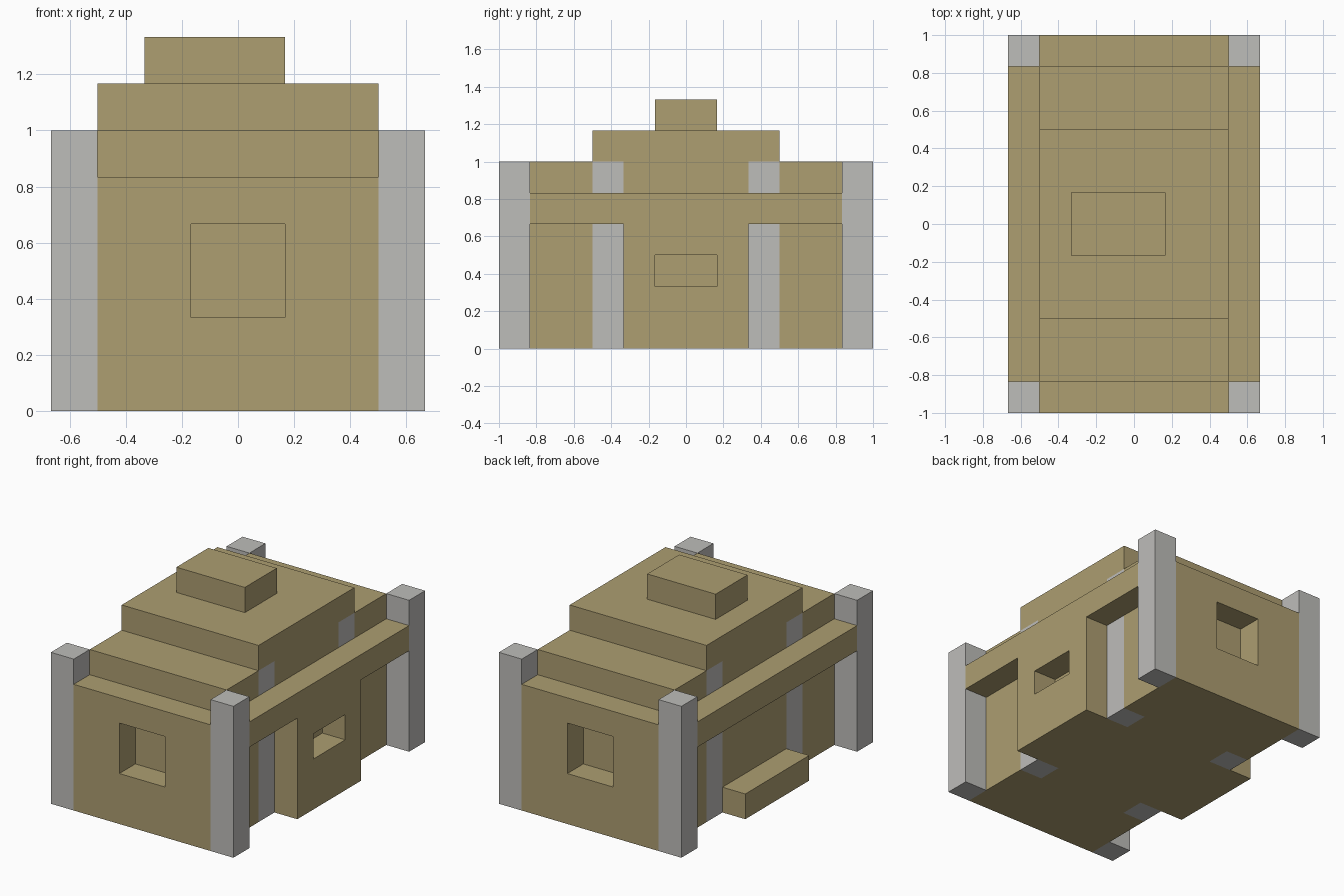
import bpy
import bmesh
from mathutils import Vector

U = 1 / 6  # one building block

if "Cube" in bpy.data.objects:
    bpy.data.objects.remove(bpy.data.objects["Cube"])


def make_material(name, rgb):
    mat = bpy.data.materials.new(name)
    mat.use_nodes = True
    mat.diffuse_color = (*rgb, 1)
    mat.node_tree.nodes["Principled BSDF"].inputs["Base Color"].default_value = (*rgb, 1)
    return mat


SAND = make_material("sandstone", (0.418, 0.342, 0.165))
GREY = make_material("grey_stone", (0.515, 0.509, 0.491))


def extrude_profile(name, yz, x0, x1, mat):
    """Extrude a side outline, given in blocks, from x0 to x1."""
    bm = bmesh.new()
    face = bm.faces.new([bm.verts.new(Vector((x0, y, z)) * U) for y, z in yz])
    ext = bmesh.ops.extrude_face_region(bm, geom=[face])["geom"]
    moved = [v for v in ext if isinstance(v, bmesh.types.BMVert)]
    bmesh.ops.translate(bm, verts=moved, vec=((x1 - x0) * U, 0, 0))
    bmesh.ops.recalc_face_normals(bm, faces=bm.faces)
    mesh = bpy.data.meshes.new(name)
    bm.to_mesh(mesh)
    bm.free()
    mesh.materials.append(mat)
    obj = bpy.data.objects.new(name, mesh)
    bpy.context.collection.objects.link(obj)
    return obj


def box(name, x, y, z, mat):
    outline = [(y[0], z[0]), (y[1], z[0]), (y[1], z[1]), (y[0], z[1])]
    return extrude_profile(name, outline, x[0], x[1], mat)


def mirrored(half):
    """Complete an outline that is symmetric in y."""
    return half + [(-y, z) for y, z in reversed(half)]


def span(side, near, far):
    return sorted((side * near, side * far))


def cut(target, x, y, z):
    cutter = box("cutter", x, y, z, SAND)
    cutter.hide_render = True
    mod = target.modifiers.new("cut", "BOOLEAN")
    mod.operation = "DIFFERENCE"
    mod.solver = "EXACT"
    mod.object = cutter
    bpy.context.view_layer.objects.active = target
    bpy.ops.object.modifier_apply(modifier=mod.name)
    bpy.data.objects.remove(cutter)


# Stepped main hall with end walls and raised roof
hall = extrude_profile("main_hall", mirrored([(6, 0), (6, 5), (5, 5), (5, 6), (3, 6), (3, 7)]),
                       -3, 3, SAND)
box("roof_block", (-2, 1), (-1, 1), (7, 8), SAND)

# Blind windows in the front and back walls
for sy in (-1, 1):
    cut(hall, (-1, 1), span(sy, 5, 6.5), (2, 4))

# Corner posts, and pillars set flush into the side walls
for sx, side in ((1, "left"), (-1, "right")):
    for sy, end in ((-1, "front"), (1, "back")):
        box(f"{end}_{side}_post", span(sx, 3, 4), span(sy, 5, 6), (0, 6), GREY)
        cut(hall, span(sx, 2, 3.5), span(sy, 2, 3), (-0.5, 6))
        box(f"{end}_{side}_pillar", span(sx, 2, 3), span(sy, 2, 3), (0, 6), GREY)

# Left porch: lintel and central panel with a blind window
porch = extrude_profile("left_porch", mirrored([(2, 0), (2, 4), (5, 4), (5, 5)]), 3, 4, SAND)
cut(porch, (2.5, 4.5), (-1, 1), (2, 3))

# Right side: lintel over a low bench
box("right_lintel", (-4, -3), (-5, 5), (4, 5), SAND)
box("right_bench", (-4, -3), (-2, 2), (0, 1), SAND)
